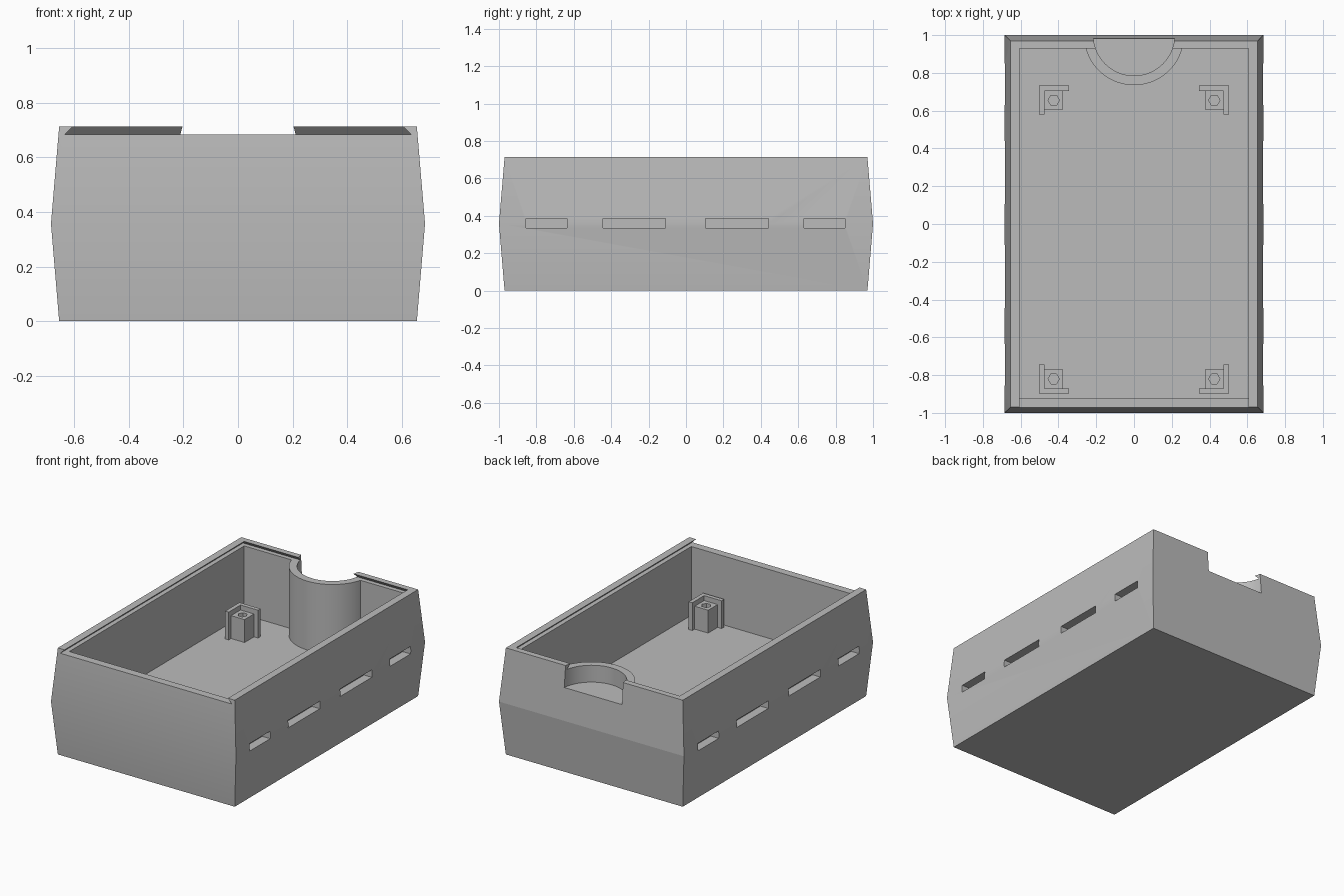
import bpy, bmesh, math

if "Cube" in bpy.data.objects:
    bpy.data.objects.remove(bpy.data.objects["Cube"])

grey = bpy.data.materials.new("plain_grey")
grey.diffuse_color = (0.5, 0.5, 0.5, 1)
grey.use_nodes = True
grey.node_tree.nodes["Principled BSDF"].inputs["Base Color"].default_value = grey.diffuse_color

TOP, LEDGE, FLOOR, MID = 0.713, 0.683, 0.222, 0.357


def loft(name, rings):
    """Closed solid through rings of equal point count, bottom to top."""
    bm = bmesh.new()
    loops = [[bm.verts.new(p) for p in r] for r in rings]
    n = len(loops[0])
    bm.faces.new(loops[0][::-1])
    bm.faces.new(loops[-1])
    for a, b in zip(loops, loops[1:]):
        for i in range(n):
            j = (i + 1) % n
            bm.faces.new((a[i], a[j], b[j], b[i]))
    bmesh.ops.recalc_face_normals(bm, faces=bm.faces)
    me = bpy.data.meshes.new(name)
    bm.to_mesh(me)
    bm.free()
    me.materials.append(grey)
    ob = bpy.data.objects.new(name, me)
    bpy.context.collection.objects.link(ob)
    return ob


def rect(x0, x1, y0, y1, z):
    return [(x0, y0, z), (x1, y0, z), (x1, y1, z), (x0, y1, z)]


def box(name, x0, x1, y0, y1, z0, z1):
    return loft(name, [rect(x0, x1, y0, y1, z) for z in (z0, z1)])


def prism(name, pts, z0, z1):
    return loft(name, [[(x, y, z) for x, y in pts] for z in (z0, z1)])


def circle(cx, cy, r, n):
    return [(cx + r * math.cos(2 * math.pi * i / n),
             cy + r * math.sin(2 * math.pi * i / n)) for i in range(n)]


def combine(ob, other, op):
    """Apply a boolean and discard the helper."""
    bpy.context.view_layer.objects.active = ob
    mod = ob.modifiers.new("bool", 'BOOLEAN')
    mod.operation, mod.solver, mod.object = op, 'EXACT', other
    bpy.ops.object.modifier_apply(modifier=mod.name)
    bpy.data.objects.remove(other)


# Box body, widest at mid height
body = loft("box_body", [rect(-x, x, -y, y, z) for x, y, z in
                         ((0.655, 0.97, 0), (0.685, 1.0, MID), (0.655, 0.97, TOP))])

# Inner cavity
combine(body, box("cavity", -0.605, 0.605, -0.92, 0.93, FLOOR, 1), 'DIFFERENCE')

# Round drum standing on the floor against the back wall
a0 = math.asin(0.06 / 0.265)
arc = [math.pi + a0 + (math.pi - 2 * a0) * i / 40 for i in range(41)]
drum = prism("drum", [(0.265 * math.cos(a), 1 + 0.265 * math.sin(a)) for a in arc],
             FLOOR - 0.05, 0.70)
combine(body, drum, 'UNION')

# Dovetail channel for a sliding lid, open at the front
lid_slot = loft("lid_slot", [rect(-0.635, 0.635, -1.1, 0.96, LEDGE),
                             rect(-0.595, 0.595, -1.1, 0.92, LEDGE + 0.04)])
combine(body, lid_slot, 'DIFFERENCE')

# Round recess through the back wall into the drum
combine(body, prism("recess", circle(0, 1, 0.215, 80), 0.57, 1), 'DIFFERENCE')

# Shallow slots along both sides
for s in (-1, 1):
    for y0, y1 in ((-0.855, -0.635), (-0.445, -0.11), (0.105, 0.44), (0.63, 0.85)):
        xs = sorted((s * 0.625, s * 0.75))
        combine(body, box("slot", *xs, y0, y1, 0.335, 0.385), 'DIFFERENCE')

bpy.ops.object.select_all(action='DESELECT')
body.select_set(True)
bpy.context.view_layer.objects.active = body
bpy.ops.object.shade_smooth_by_angle()
# Back wall keeps its crease
for p in body.data.polygons:
    if p.normal.y > 0.95 and p.center.y > 0.96:
        p.use_smooth = False

# Four screw posts with hexagonal holes, each held by a corner bracket
for s, side in ((-1, "left"), (1, "right")):
    for t, cy, end in ((1, 0.655, "back"), (-1, -0.82, "front")):
        cx = s * 0.425
        post = box(f"post_{end}_{side}", cx - 0.05, cx + 0.05, cy - 0.05, cy + 0.05,
                   FLOOR - 0.02, 0.375)
        combine(post, prism("hole", circle(cx, cy, 0.03, 6), FLOOR, 0.5), 'DIFFERENCE')
        corner = [(-0.08, 0.05), (0.05, 0.05), (0.05, -0.075),
                  (0.077, -0.075), (0.077, 0.077), (-0.08, 0.077)]
        prism(f"bracket_{end}_{side}", [(cx + s * x, cy + t * y) for x, y in corner],
              FLOOR - 0.02, 0.408)
